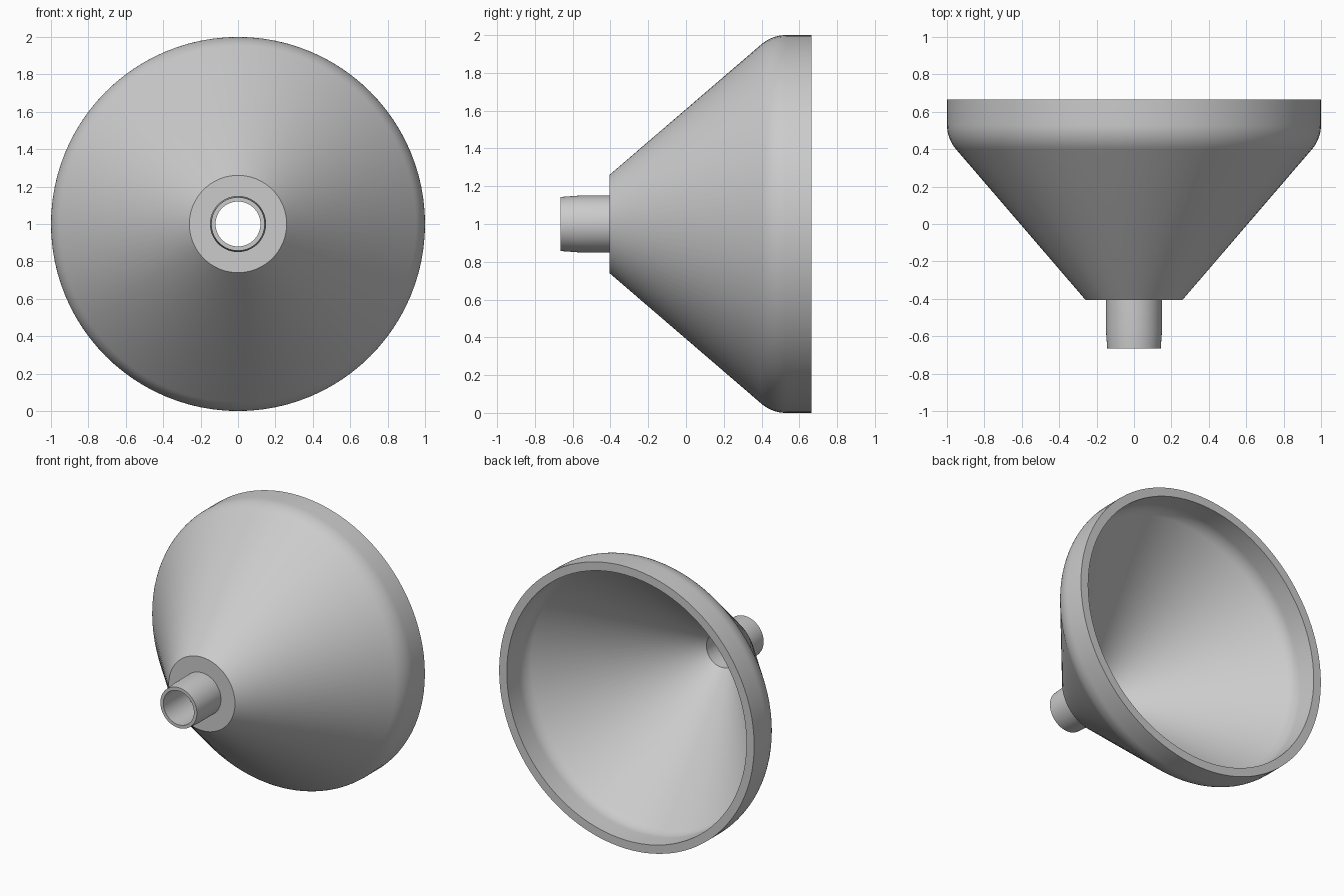
import bpy
import bmesh
import math
from mathutils import Matrix, Vector

cube = bpy.data.objects.get("Cube")
if cube:
    bpy.data.objects.remove(cube)

SEGMENTS = 96
AXIS_Z = 1.0
BEND_Y, BEND_R = 0.53, 0.80          # centre of the rounded shoulder
SLOPE = math.radians(40.6)           # cone half angle

# Plain grey material
grey = bpy.data.materials.new("Grey plastic")
grey.use_nodes = True
colour = (0.6, 0.6, 0.6, 1.0)
grey.diffuse_color = colour
grey.node_tree.nodes["Principled BSDF"].inputs["Base Color"].default_value = colour


def shoulder(radius, steps=8):
    """Arc points (radius, y) from the straight rim to the cone."""
    return [(BEND_R + radius * math.cos(SLOPE * i / steps),
             BEND_Y - radius * math.sin(SLOPE * i / steps))
            for i in range(steps + 1)]


def revolve(name, profile):
    """Turn a closed (radius, y) profile around the horizontal axis."""
    bm = bmesh.new()
    rings = []
    for i in range(SEGMENTS):
        turn = Matrix.Rotation(math.tau * i / SEGMENTS, 3, 'Y')
        rings.append([bm.verts.new(turn @ Vector((r, y, 0))) for r, y in profile])
    count = len(profile)
    for i, ring in enumerate(rings):
        after = rings[(i + 1) % SEGMENTS]
        for j in range(count):
            k = (j + 1) % count
            bm.faces.new((ring[j], ring[k], after[k], after[j]))
    bmesh.ops.recalc_face_normals(bm, faces=bm.faces)
    mesh = bpy.data.meshes.new(name)
    bm.to_mesh(mesh)
    bm.free()
    mesh.materials.append(grey)
    obj = bpy.data.objects.new(name, mesh)
    obj.location.z = AXIS_Z
    bpy.context.collection.objects.link(obj)
    return obj


# Outside wall: rim, shoulder, cone, flat collar, slightly tapered spout
outside = [(1.0, 0.665)] + shoulder(0.20) + [
    (0.26, -0.405), (0.15, -0.405), (0.15, -0.57), (0.143, -0.665)]
# Inside wall: spout bore, cone, shoulder, rim
inside = [(0.12, -0.665), (0.12, -0.40)] + shoulder(0.14)[::-1] + [(0.94, 0.665)]

funnel = revolve("funnel", outside + inside)

bpy.ops.object.select_all(action='DESELECT')
funnel.select_set(True)
bpy.context.view_layer.objects.active = funnel
bpy.ops.object.shade_smooth_by_angle(angle=math.radians(30))
